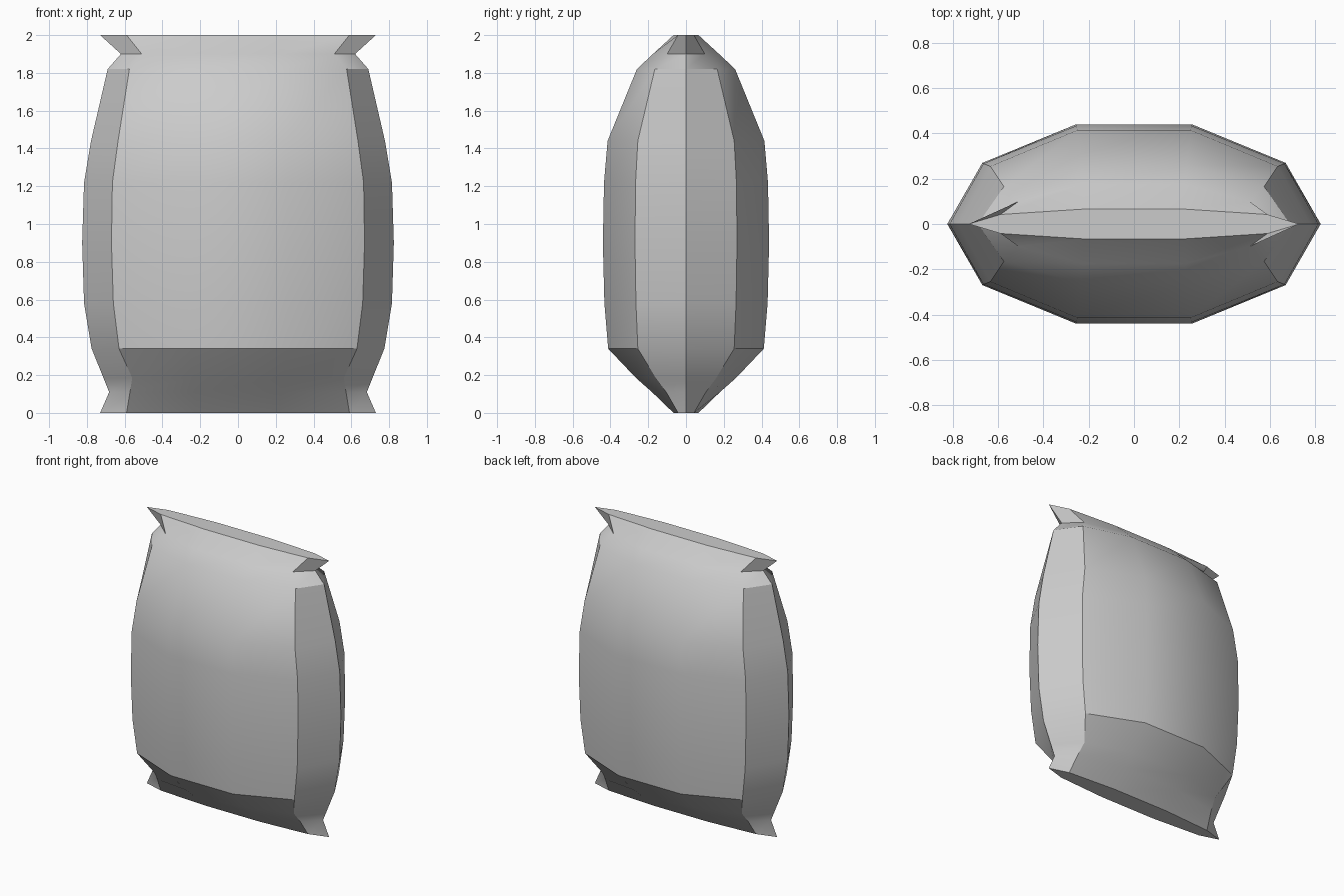
import bpy
import bmesh
from math import radians

if "Cube" in bpy.data.objects:
    bpy.data.objects.remove(bpy.data.objects["Cube"])

# Ring profile, bottom to top: z, side x, corner x, corner y, middle x, middle y
RINGS = [
    (0.00, 0.73, 0.59, 0.042, 0.22, 0.066),
    (0.11, 0.682, 0.572, 0.105, 0.23, 0.18),
    (0.185, 0.712, 0.56, 0.16, 0.235, 0.265),
    (0.34, 0.775, 0.63, 0.255, 0.25, 0.412),
    (0.58, 0.815, 0.66, 0.265, 0.255, 0.432),
    (0.90, 0.825, 0.67, 0.27, 0.257, 0.44),
    (1.22, 0.815, 0.665, 0.267, 0.255, 0.434),
    (1.44, 0.778, 0.635, 0.255, 0.25, 0.415),
    (1.82, 0.69, 0.575, 0.165, 0.235, 0.26),
    (1.90, 0.62, 0.51, 0.10, 0.225, 0.175),
    (2.00, 0.73, 0.59, 0.042, 0.22, 0.066),
]


def ring_points(z, sx, cx, cy, mx, my):
    """Ten-sided pillow cross-section, mirrored in x and y."""
    half = [(sx, 0), (cx, cy), (mx, my), (-mx, my), (-cx, cy)]
    return [(x, y, z) for x, y in half + [(-x, -y) for x, y in half]]


# Stuffed sack body with pinched, flared ends
bm = bmesh.new()
loops = [[bm.verts.new(p) for p in ring_points(*r)] for r in RINGS]
for low, high in zip(loops, loops[1:]):
    for i in range(10):
        j = (i + 1) % 10
        bm.faces.new((low[i], low[j], high[j], high[i]))

# Closed seams at both ends
bm.faces.new(loops[0][::-1])
bm.faces.new(loops[-1])
bmesh.ops.recalc_face_normals(bm, faces=bm.faces)

mesh = bpy.data.meshes.new("sack")
bm.to_mesh(mesh)
bm.free()
sack = bpy.data.objects.new("sack", mesh)
bpy.context.collection.objects.link(sack)

# Soft cloth shading with sharp folds
bpy.context.view_layer.objects.active = sack
sack.select_set(True)
bpy.ops.object.shade_smooth_by_angle(angle=radians(30))
